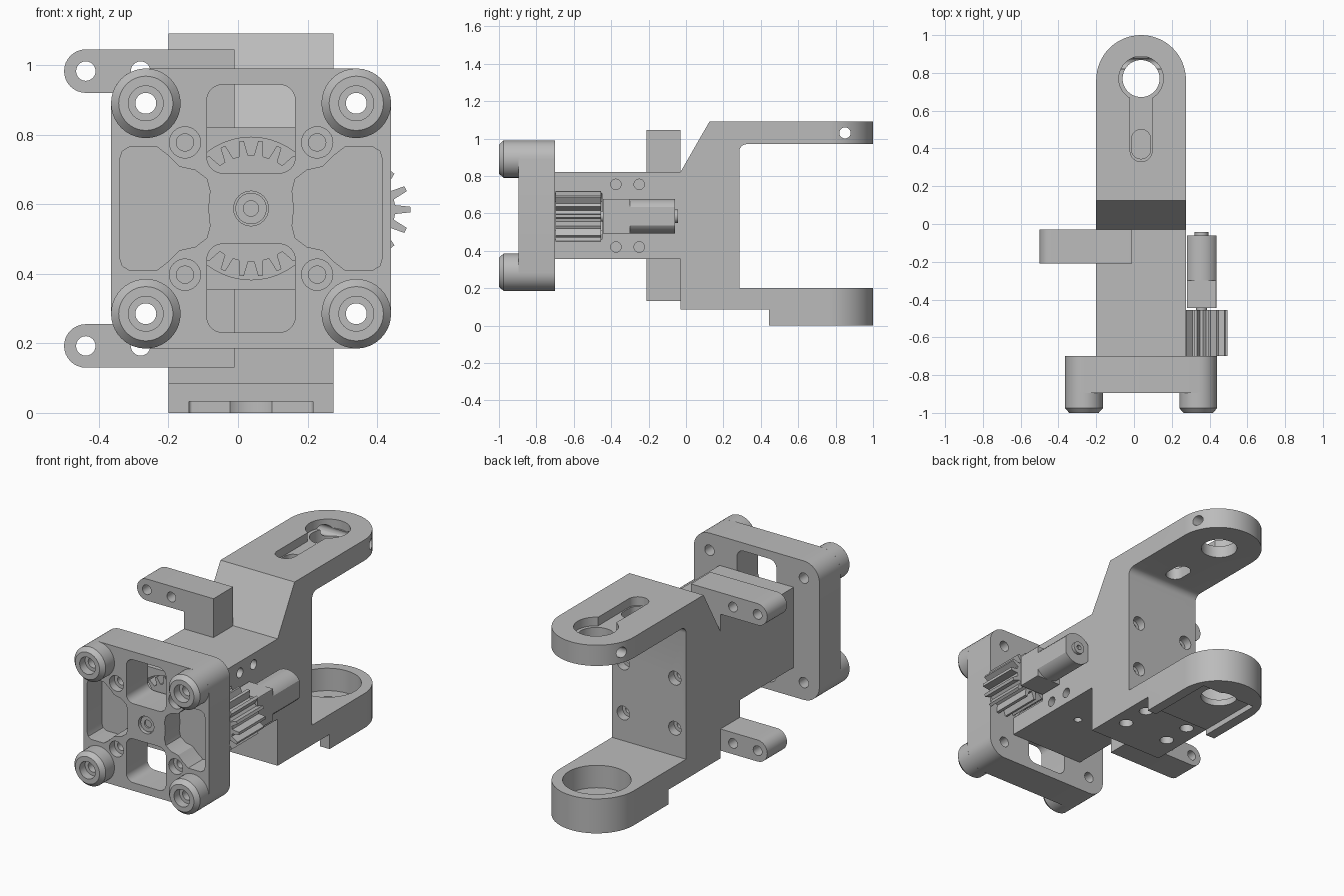
import bpy, bmesh
from math import pi, sin, cos
from mathutils import Vector

cube = bpy.data.objects.get("Cube")
if cube:
    bpy.data.objects.remove(cube, do_unlink=True)

grey = bpy.data.materials.new("plain grey")
grey.use_nodes = True
grey.diffuse_color = (0.5, 0.5, 0.5, 1)
grey.node_tree.nodes["Principled BSDF"].inputs["Base Color"].default_value = (0.5, 0.5, 0.5, 1)

CX, CZ = 0.0375, 0.5875      # centre line of the arm and of the front plate
END_Y = 0.7625               # centre of the rounded arm ends


def place(axis, a, b, d):
    return Vector({"x": (d, a, b), "y": (a, d, b), "z": (a, b, d)}[axis])


def make(name, bm):
    bmesh.ops.recalc_face_normals(bm, faces=bm.faces)
    mesh = bpy.data.meshes.new(name)
    bm.to_mesh(mesh)
    bm.free()
    mesh.materials.append(grey)
    ob = bpy.data.objects.new(name, mesh)
    bpy.context.collection.objects.link(ob)
    return ob


def prism(name, points, axis, lo, hi):
    """Extrude a flat outline along an axis."""
    bm = bmesh.new()
    rings = [[bm.verts.new(place(axis, a, b, d)) for a, b in points] for d in (lo, hi)]
    for ring in rings:
        bm.faces.new(ring)
    n = len(points)
    for i in range(n):
        j = (i + 1) % n
        bm.faces.new((rings[0][i], rings[0][j], rings[1][j], rings[1][i]))
    return make(name, bm)


def circle(a, b, r, n=40):
    return [(a + r * cos(2 * pi * i / n), b + r * sin(2 * pi * i / n)) for i in range(n)]


def rounded(a0, a1, b0, b1, r, n=8):
    pts = []
    corners = ((a1 - r, b1 - r), (a0 + r, b1 - r), (a0 + r, b0 + r), (a1 - r, b0 + r))
    for k, (a, b) in enumerate(corners):
        for i in range(n + 1):
            t = (k + i / n) * pi / 2
            p = (a + r * cos(t), b + r * sin(t))
            if not pts or (Vector(p) - Vector(pts[-1])).length > 1e-5:
                pts.append(p)
    if (Vector(pts[0]) - Vector(pts[-1])).length < 1e-5:
        pts.pop()
    return pts


def gear_outline(a, b, root, tip, teeth):
    pts = []
    for k in range(teeth):
        for r, f in ((root, -0.3), (tip, -0.13), (tip, 0.13), (root, 0.3)):
            t = 2 * pi * (k + f) / teeth
            pts.append((a + r * cos(t), b + r * sin(t)))
    return pts


def lathe(name, profile, x, z, n=40):
    """Revolve a closed (radius, y) outline around a y-parallel axis."""
    bm = bmesh.new()
    rings = [[bm.verts.new((x + r * cos(2 * pi * i / n), y, z + r * sin(2 * pi * i / n)))
              for r, y in profile] for i in range(n)]
    m = len(profile)
    for i in range(n):
        p, q = rings[i], rings[(i + 1) % n]
        for k in range(m):
            bm.faces.new((p[k], p[(k + 1) % m], q[(k + 1) % m], q[k]))
    return make(name, bm)


def boolean(ob, operation, points, axis, lo, hi):
    tool = prism("cutter", points, axis, lo, hi)
    tool.hide_render = True
    mod = ob.modifiers.new("cut", "BOOLEAN")
    mod.operation, mod.solver, mod.object = operation, "EXACT", tool
    deps = bpy.context.evaluated_depsgraph_get()
    result = bpy.data.meshes.new_from_object(ob.evaluated_get(deps))
    ob.modifiers.clear()
    ob.data = result
    bpy.data.objects.remove(tool, do_unlink=True)


def cut(ob, *args):
    boolean(ob, "DIFFERENCE", *args)


# Main bracket: side profile, then rounded arm ends
fillet = [(0.325 - 0.04 * sin(t), 0.93 + 0.04 * cos(t)) for t in (i * pi / 12 for i in range(7))]
side = [(-0.7, 0.355), (-0.7, 0.82), (-0.03, 0.82), (0.125, 1.09), (1.0, 1.09), (1.0, 0.97)]
side += fillet + [(0.285, 0.2), (1.0, 0.2), (1.0, 0), (0.445, 0), (0.445, 0.085),
                  (-0.03, 0.085), (-0.03, 0.355)]
bracket = prism("main_bracket", side, "x", CX - 0.2375, CX + 0.2375)
arc = [(CX + 0.2375 * cos(i * pi / 32), END_Y + 0.2375 * sin(i * pi / 32)) for i in range(33)]
boolean(bracket, "INTERSECT", arc + [(CX - 0.2375, -0.8), (CX + 0.2375, -0.8)], "z", -0.1, 1.2)

# Upper arm: keyhole recess, through hole, through slot and cross hole
cut(bracket, circle(CX, 0.77, 0.118), "z", 1.04, 1.2)
cut(bracket, rounded(CX - 0.058, CX + 0.058, 0.33, 0.75, 0.057), "z", 1.04, 1.2)
cut(bracket, circle(CX, 0.77, 0.098), "z", 0.9, 1.2)
cut(bracket, rounded(CX - 0.05, CX + 0.05, 0.345, 0.5, 0.049), "z", 0.9, 1.2)
cut(bracket, circle(0.85, 1.03, 0.03, 20), "x", -0.4, 0.4)

# Lower arm: bearing pocket, hole, underside channel and screw holes
cut(bracket, circle(CX, END_Y, 0.18), "z", 0.07, 0.3)
cut(bracket, circle(CX, 0.77, 0.1), "z", -0.1, 0.3)
cut(bracket, rounded(CX - 0.178, CX + 0.178, 0.3, 0.85, 0.01), "z", -0.1, 0.033)
for x in (CX - 0.145, CX + 0.145):
    for y in (0.15, 0.32):
        cut(bracket, circle(x, y, 0.038, 20), "z", 0.0, 0.15)

# Gear cavities, back wall screw holes and side holes
cut(bracket, circle(CX, CZ, 0.205, 48), "y", -0.8, -0.45)
cut(bracket, circle(0.3575, CZ - 0.003, 0.15), "y", -0.8, -0.45)
for x in (CX - 0.165, CX + 0.165):
    for z in (0.36, 0.65):
        cut(bracket, circle(x, z, 0.04, 20), "y", 0.235, 0.4)
        cut(bracket, circle(x, z, 0.02, 16), "y", 0.1, 0.3)
for y in (-0.375, -0.25):
    for z in (0.42, 0.755):
        cut(bracket, circle(y, z, 0.028, 20), "x", 0.15, 0.4)
for x in (CX - 0.07, CX + 0.07):
    cut(bracket, circle(x, -0.35, 0.022, 16), "z", 0.3, 0.42)

# Front plate with rounded corners
plate = prism("front_plate", rounded(CX - 0.4025, CX + 0.4025, CZ - 0.4025, CZ + 0.4025, 0.1),
              "y", -0.895, -0.7)
for z in (CZ - 0.229, CZ + 0.229):
    cut(plate, rounded(CX - 0.127, CX + 0.127, z - 0.127, z + 0.127, 0.045), "y", -1, -0.6)

# Shaped side pockets in the plate
half = [(0.123, 0.0), (0.118, 0.05), (0.127, 0.085), (0.16, 0.11), (0.205, 0.12), (0.235, 0.15),
        (0.27, 0.177), (0.35, 0.177), (0.37, 0.165), (0.378, 0.14)]
outline = half + [(a, -b) for a, b in reversed(half[1:])]
for s in (-1, 1):
    cut(plate, [(CX + s * a, CZ + b) for a, b in outline], "y", -1, -0.76)

# Plate screw holes and corner bosses
boss = [(0.03, -0.89), (0.1, -0.89), (0.1, -0.975), (0.078, -1.0),
        (0.05, -1.0), (0.05, -0.95), (0.03, -0.95)]
bosses = []
for sx in (-1, 1):
    for sz in (-1, 1):
        x, z = CX + sx * 0.19, CZ + sz * 0.19
        cut(plate, circle(x, z, 0.045, 24), "y", -1, -0.85)
        cut(plate, circle(x, z, 0.025, 16), "y", -0.9, -0.72)
        x, z = CX + sx * 0.3025, CZ + sz * 0.3025
        cut(plate, circle(x, z, 0.03), "y", -1, -0.6)
        bosses.append(lathe("corner_boss", boss, x, z))
cut(plate, circle(CX, CZ, 0.05, 32), "y", -1, -0.87)
hub = lathe("centre_bearing", [(0.022, -0.88), (0.045, -0.88), (0.045, -0.86), (0.022, -0.86)], CX, CZ)

# Side ears: bar with rounded end on a post, mirrored above and below
ears = []
for s, name in ((1, "upper_ear"), (-1, "lower_ear")):
    bar = [(-0.4375 - 0.0625 * sin(i * pi / 16), 0.395 + 0.0625 * cos(i * pi / 16)) for i in range(17)]
    bar += [(-0.2, 0.3325), (-0.2, 0.22), (-0.01, 0.22), (-0.01, 0.4575)]
    ear = prism(name, [(x, CZ + s * z) for x, z in bar], "y", -0.21, -0.03)
    for x in (-0.4375, -0.28):
        cut(ear, circle(x, CZ + s * 0.395, 0.028, 24), "y", -0.3, 0.1)
    ears.append(ear)

# Gears
big_gear = prism("driven_gear", gear_outline(CX, CZ, 0.153, 0.195, 22), "y", -0.69, -0.47)
MX, MZ = 0.3575, CZ - 0.003
pinion = prism("pinion_gear", gear_outline(MX, MZ, 0.095, 0.138, 14), "y", -0.698, -0.455)

# Motor: gearbox block, flat-sided can, end cap and shaft
gearbox = prism("motor_gearbox", rounded(MX - 0.078, MX + 0.078, MZ - 0.093, MZ + 0.093, 0.004, 2),
                "y", -0.445, -0.3)
can = prism("motor_can", circle(MX, MZ, 0.093, 48), "y", -0.3, -0.06)
boolean(can, "INTERSECT", rounded(MX - 0.078, MX + 0.078, MZ - 0.1, MZ + 0.1, 0.002, 2), "y", -0.4, 0)
cap = lathe("motor_end_cap", [(0.014, -0.07), (0.036, -0.07), (0.036, -0.042), (0.014, -0.042)], MX, MZ, 24)
shaft = prism("motor_shaft", circle(MX, MZ, 0.028, 20), "y", -0.47, -0.44)

# Smooth curved walls, keep edges sharp
bpy.ops.object.select_all(action="DESELECT")
for ob in [bracket, plate, hub, can, cap, shaft] + bosses + ears:
    ob.select_set(True)
    bpy.context.view_layer.objects.active = ob
bpy.ops.object.shade_smooth_by_angle(angle=pi / 7)
bpy.ops.object.select_all(action="DESELECT")
